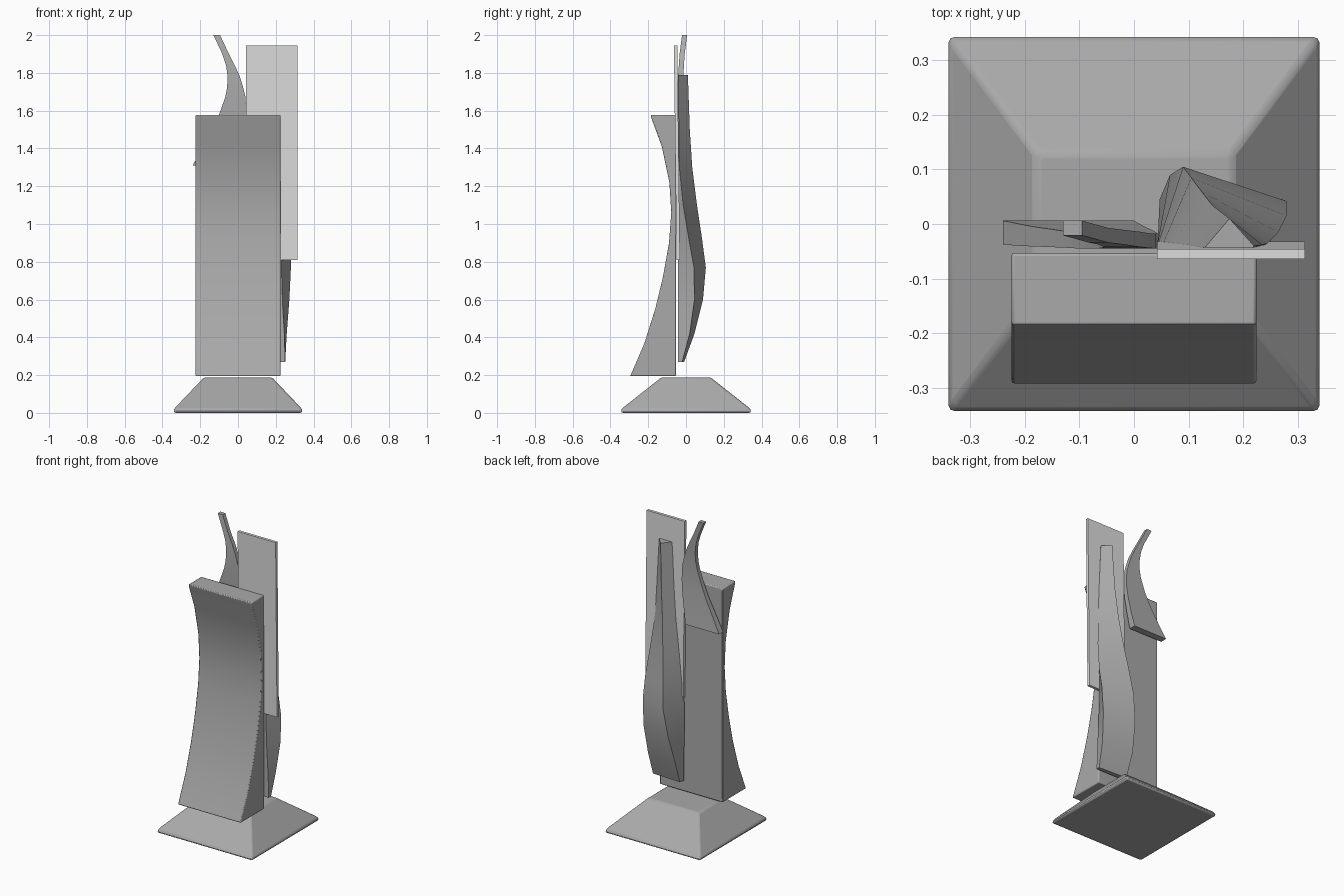
import bpy
import bmesh
import math
from mathutils import Vector

default_cube = bpy.data.objects.get("Cube")
if default_cube:
    bpy.data.objects.remove(default_cube, do_unlink=True)


def make_material(name, value):
    color = (value, value, value, 1)
    material = bpy.data.materials.new(name)
    material.use_nodes = True
    material.diffuse_color = color
    shader = material.node_tree.nodes["Principled BSDF"]
    shader.inputs["Base Color"].default_value = color
    shader.inputs["Roughness"].default_value = 0.6
    return material


grey = make_material("plain grey", 0.4)
pale_grey = make_material("pale grey", 0.72)


def loft(name, sections, material=grey, bevel=0.0, smooth_angle=30):
    """Skin a closed solid through matching cross-sections."""
    bm = bmesh.new()
    rings = [[bm.verts.new(point) for point in section] for section in sections]
    for lower, upper in zip(rings, rings[1:]):
        count = len(lower)
        for i in range(count):
            j = (i + 1) % count
            bm.faces.new((lower[i], lower[j], upper[j], upper[i]))
    bm.faces.new(reversed(rings[0]))
    bm.faces.new(rings[-1])
    bmesh.ops.recalc_face_normals(bm, faces=bm.faces)
    mesh = bpy.data.meshes.new(name)
    bm.to_mesh(mesh)
    bm.free()
    mesh.materials.append(material)
    part = bpy.data.objects.new(name, mesh)
    bpy.context.collection.objects.link(part)
    if bevel:
        modifier = part.modifiers.new("soft_edges", "BEVEL")
        modifier.width = bevel
        modifier.segments = 2
        modifier.angle_limit = math.radians(30)
    bpy.ops.object.select_all(action="DESELECT")
    part.select_set(True)
    bpy.context.view_layer.objects.active = part
    bpy.ops.object.shade_smooth_by_angle(angle=math.radians(smooth_angle))
    return part


def rectangle(x0, x1, y0, y1, z):
    return [Vector(p) for p in ((x0, y0, z), (x1, y0, z), (x1, y1, z), (x0, y1, z))]


# Pyramid foot with a short vertical rim
loft("base", [rectangle(-w, w, -d, d, z) for w, d, z in
              ((.34, .343, 0), (.34, .343, .02), (.18, .13, .188))], bevel=.01)

# Broad front slab with a hollow front and a flat back
slab_front = ((.195, -.295), (.37, -.22), (.55, -.163), (.72, -.122), (.9, -.09),
              (1.06, -.078), (1.22, -.088), (1.41, -.128), (1.56, -.183), (1.578, -.187))
loft("front_slab", [rectangle(-.225, .225, y, -.053, z) for z, y in slab_front], bevel=.006)

# Thin upright plate, leaning slightly forward
loft("upright_plate", [rectangle(.042, .314, y, y + .018, z)
                       for z, y in ((.81, -.05), (1.945, -.064))], material=pale_grey)

# Ridged rear blade: height, front left x, ridge x and y, outer x and y, front right x
blade = ((.27, .045, .05, -.01, .25, -.02, .25),
         (.42, .043, .047, .045, .258, .02, .245),
         (.6, .042, .066, .09, .272, .045, .235),
         (.77, .042, .09, .105, .28, .042, .23),
         (.92, .05, .105, .085, .28, .015, .23),
         (1.1, .07, .125, .058, .265, -.015, .235),
         (1.3, .095, .145, .033, .245, -.035, .235),
         (1.5, .112, .162, .02, .235, -.038, .23),
         (1.79, .13, .175, .01, .22, -.04, .218))
loft("rear_blade", [[Vector(p) for p in ((a, -.043, z), (b, by, z), (c, cy, z), (d, -.043, z))]
                    for z, a, b, by, c, cy, d in blade])

# Curved fin that narrows to a tip: height, left x, right x, front y, back y
fin = ((1.31, -.24, 0, -.038, .006), (1.4, -.19, .018, -.041, -.004),
       (1.5, -.135, .035, -.043, -.012), (1.58, -.1, .043, -.045, -.017),
       (1.67, -.068, .04, -.045, -.018), (1.72, -.058, .028, -.044, -.017),
       (1.78, -.055, .01, -.042, -.014), (1.84, -.063, -.017, -.038, -.011),
       (1.9, -.083, -.048, -.034, -.007), (2, -.13, -.095, -.021, .006))
loft("curved_fin", [rectangle(x0, x1, y0, y1, z) for z, x0, x1, y0, y1 in fin])
